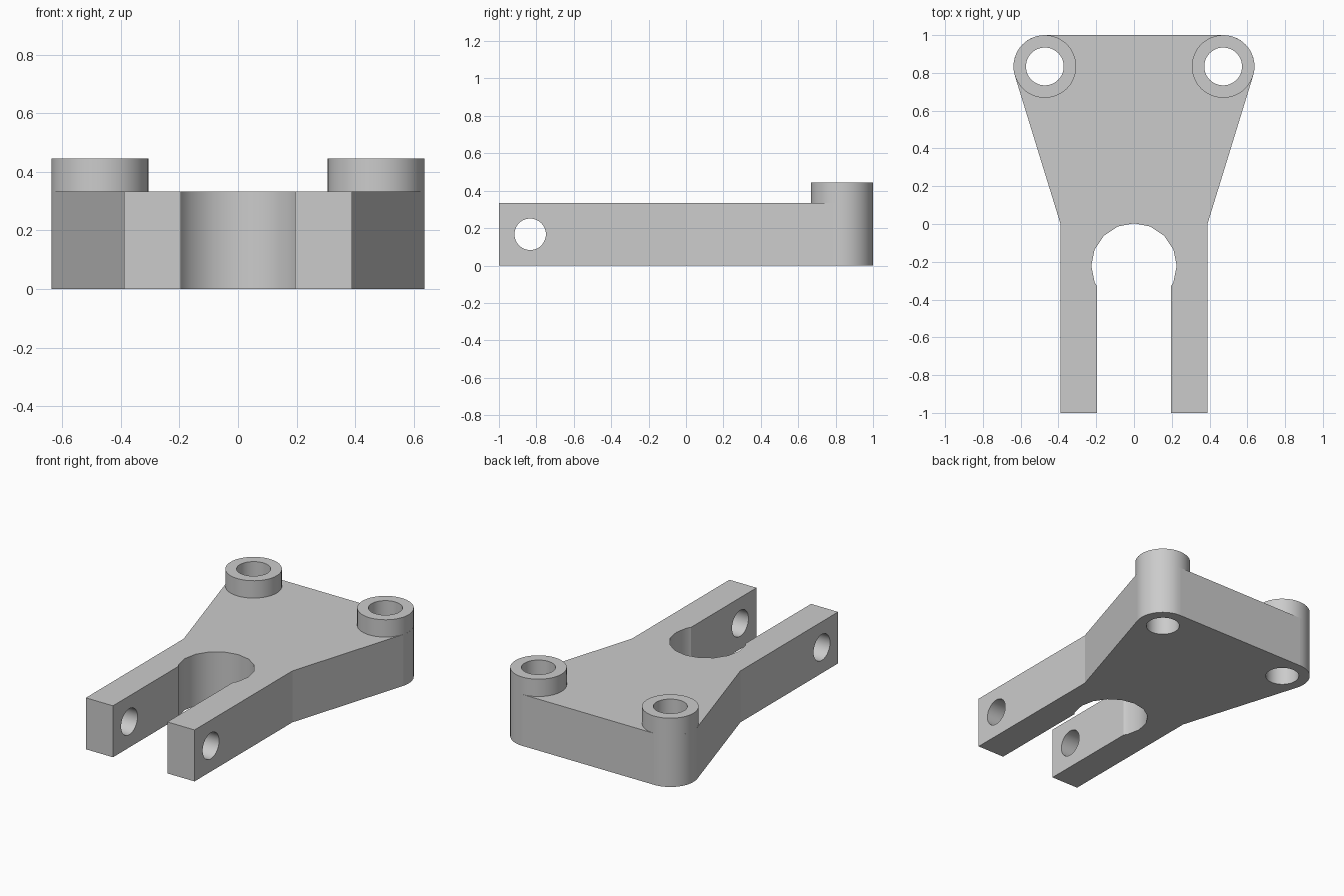
import bpy, bmesh
from math import pi, sin, cos, atan2, acos, hypot
from mathutils import Matrix

cube = bpy.data.objects.get("Cube")
if cube:
    bpy.data.objects.remove(cube)

PLATE_H, BOSS_H = 0.333, 0.445
BOSS_X, BOSS_Y, BOSS_R, BORE_R = 0.472, 0.834, 0.166, 0.1
ARM_X, SLOT_X = 0.389, 0.195
POCKET_Y, POCKET_R = -0.222, 0.226
PIN_Y, PIN_Z, PIN_R = -0.833, 0.167, 0.084
SEGS = 48

grey = bpy.data.materials.new("light grey")
grey.use_nodes = True
grey.diffuse_color = (0.6, 0.6, 0.6, 1)
grey.node_tree.nodes["Principled BSDF"].inputs["Base Color"].default_value = grey.diffuse_color


def make_object(name, bm):
    mesh = bpy.data.meshes.new(name)
    bmesh.ops.recalc_face_normals(bm, faces=bm.faces[:])
    bm.to_mesh(mesh)
    bm.free()
    mesh.materials.append(grey)
    obj = bpy.data.objects.new(name, mesh)
    bpy.context.collection.objects.link(obj)
    return obj


def activate(obj):
    bpy.ops.object.select_all(action='DESELECT')
    obj.select_set(True)
    bpy.context.view_layer.objects.active = obj


def arc(cx, cy, r, start, end, steps):
    angles = [start + (end - start) * i / steps for i in range(steps + 1)]
    return [(cx + r * cos(a), cy + r * sin(a)) for a in angles]


def cut_cylinder(target, r, length, matrix):
    bm = bmesh.new()
    bmesh.ops.create_cone(bm, cap_ends=True, segments=SEGS, radius1=r,
                          radius2=r, depth=length, matrix=matrix)
    cutter = make_object("hole_cutter", bm)
    cutter.hide_render = True
    activate(target)
    mod = target.modifiers.new("hole", 'BOOLEAN')
    mod.operation, mod.solver, mod.object = 'DIFFERENCE', 'EXACT', cutter
    bpy.ops.object.modifier_apply(modifier=mod.name)
    bpy.data.objects.remove(cutter)


# Half outline of the forked plate, from the pocket's crown round to the back
pocket = arc(0, POCKET_Y, POCKET_R, pi / 2, -pi / 8, 5)
dx, dy = ARM_X - BOSS_X, -BOSS_Y
tangent = atan2(dy, dx) + acos(BOSS_R / hypot(dx, dy))
half = pocket + [(SLOT_X, -0.33), (SLOT_X, -1), (ARM_X, -1), (ARM_X, 0)]
half += arc(BOSS_X, BOSS_Y, BOSS_R, tangent, pi / 2, 16)
outline = half + [(-x, y) for x, y in reversed(half[1:])]

bm = bmesh.new()
base = bm.faces.new([bm.verts.new((x, y, 0)) for x, y in outline])
top = bmesh.ops.extrude_face_region(bm, geom=[base])["geom"]
bmesh.ops.translate(bm, vec=(0, 0, PLATE_H),
                    verts=[v for v in top if isinstance(v, bmesh.types.BMVert)])
plate = make_object("forked_plate", bm)

# Pin hole across both arms and a bore under each boss
cut_cylinder(plate, PIN_R, 2,
             Matrix.Translation((0, PIN_Y, PIN_Z)) @ Matrix.Rotation(pi / 2, 4, 'Y'))
for side in (-1, 1):
    cut_cylinder(plate, BORE_R, 2, Matrix.Translation((side * BOSS_X, BOSS_Y, 0)))

parts = [plate]

# Raised ring bosses, spun from an open profile
for side, name in ((-1, "right_boss"), (1, "left_boss")):
    bm = bmesh.new()
    profile = [(BORE_R, PLATE_H), (BORE_R, BOSS_H), (BOSS_R, BOSS_H), (BOSS_R, PLATE_H)]
    verts = [bm.verts.new((r, 0, z)) for r, z in profile]
    edges = [bm.edges.new(pair) for pair in zip(verts, verts[1:])]
    bmesh.ops.spin(bm, geom=verts + edges, cent=(0, 0, 0), axis=(0, 0, 1),
                   angle=2 * pi, steps=SEGS)
    bmesh.ops.remove_doubles(bm, verts=bm.verts[:], dist=0.0005)
    bmesh.ops.translate(bm, verts=bm.verts[:], vec=(side * BOSS_X, BOSS_Y, 0))
    # The profile is open, so turn the normals by the annulus on top
    bmesh.ops.recalc_face_normals(bm, faces=bm.faces[:])
    boss = make_object(name, bm)
    if any(p.normal.z < -0.5 for p in boss.data.polygons):
        boss.data.flip_normals()
    parts.append(boss)

# Smooth the rounds; keep every border of a large flat face crisp
for obj in parts:
    activate(obj)
    bpy.ops.object.shade_smooth_by_angle()
bm = bmesh.new()
bm.from_mesh(plate.data)
for e in bm.edges:
    if any(f.calc_area() > 0.1 for f in e.link_faces):
        e.smooth = False
bm.to_mesh(plate.data)
bm.free()
